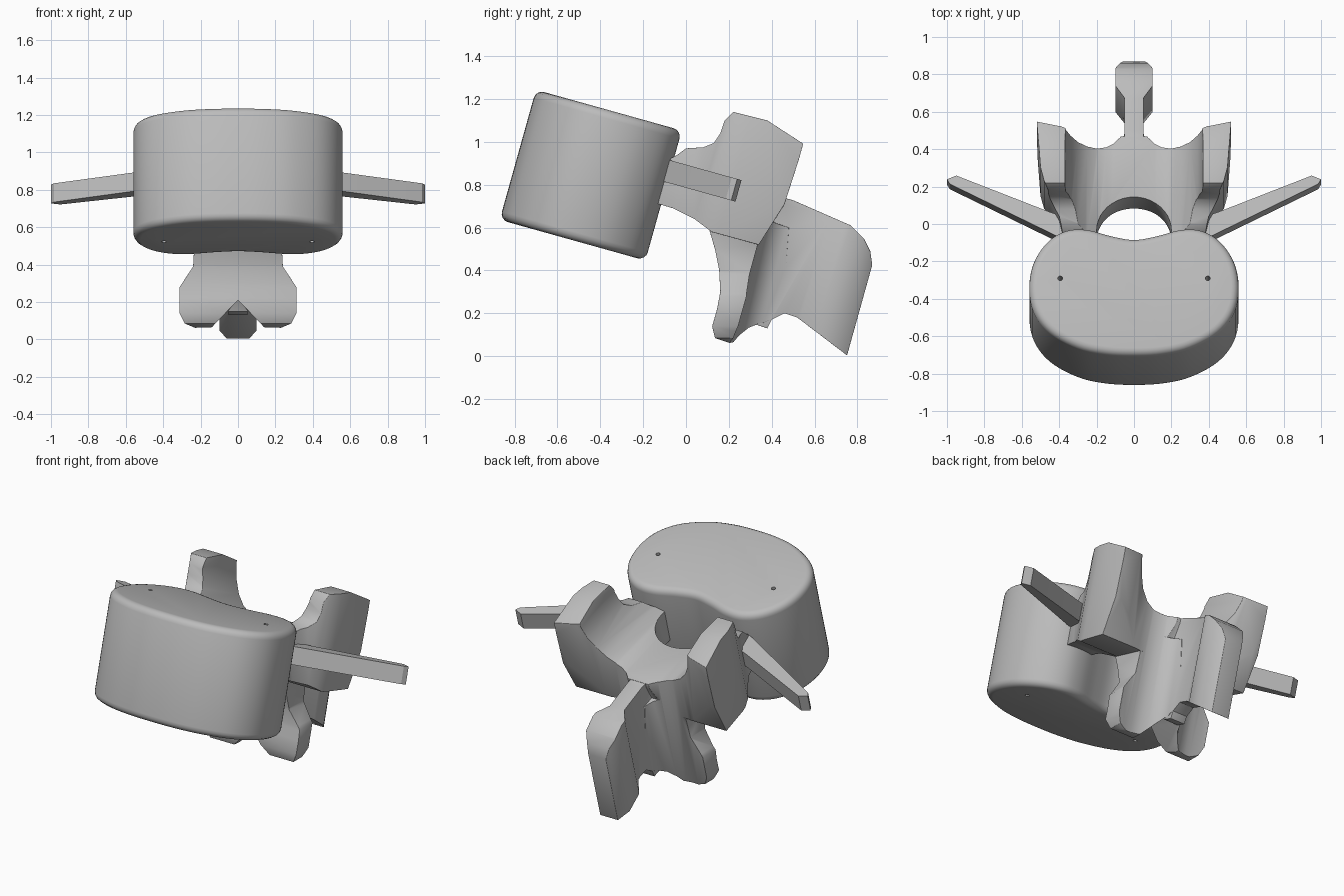
import bpy, bmesh, math
from mathutils import Vector

cube = bpy.data.objects.get("Cube")
if cube:
    bpy.data.objects.remove(cube, do_unlink=True)

TILT = math.radians(-15.6)
BACK = Vector((0, math.cos(TILT), math.sin(TILT)))    # tilted front-to-back axis
UP = Vector((0, -math.sin(TILT), math.cos(TILT)))     # tilted vertical axis

bone = bpy.data.materials.new("bone grey")
bone.use_nodes = True
GREY = (0.5, 0.5, 0.5, 1)
bone.diffuse_color = GREY
bone.node_tree.nodes["Principled BSDF"].inputs["Base Color"].default_value = GREY


def prism(name, points, vec):
    """Extrude a closed 3D outline along a vector."""
    bm = bmesh.new()
    face = bm.faces.new([bm.verts.new(p) for p in points])
    ext = bmesh.ops.extrude_face_region(bm, geom=[face])
    bmesh.ops.translate(bm, vec=vec, verts=[v for v in ext["geom"] if isinstance(v, bmesh.types.BMVert)])
    bmesh.ops.recalc_face_normals(bm, faces=bm.faces)
    mesh = bpy.data.meshes.new(name)
    bm.to_mesh(mesh)
    bm.free()
    mesh.materials.append(bone)
    obj = bpy.data.objects.new(name, mesh)
    bpy.context.collection.objects.link(obj)
    return obj


def mirrored(half):
    return half + [(-x, y) for x, y in reversed(half) if x > 0]


def side_prism(name, pts):
    return prism(name, [Vector((-0.7, y, z)) for y, z in pts], Vector((1.4, 0, 0)))


def plan_prism(name, half, ref=0.75):
    """Mirrored plan outline given at height ref, swept along the tilted vertical."""
    return prism(name, [Vector((x, y, ref)) - UP for x, y in mirrored(half)], UP * 2)


def activate(obj):
    bpy.ops.object.select_all(action="DESELECT")
    obj.select_set(True)
    bpy.context.view_layer.objects.active = obj


def apply(obj, kind, **settings):
    activate(obj)
    mod = obj.modifiers.new(kind.lower(), kind)
    for key, value in settings.items():
        setattr(mod, key, value)
    bpy.ops.object.modifier_apply(modifier=mod.name)


def combine(obj, other, operation):
    apply(obj, "BOOLEAN", object=other, operation=operation, solver="EXACT")
    bpy.data.objects.remove(other, do_unlink=True)


def smooth_curve(pts, steps=5):
    """Closed Catmull-Rom curve through the points."""
    pts = [Vector(p) for p in pts]
    n, out = len(pts), []
    for i in range(n):
        a, b, c, d = (pts[(i + k) % n] for k in (-1, 0, 1, 2))
        for s in range(steps):
            t = s / steps
            out.append(0.5 * (2 * b + (c - a) * t + (2 * a - 5 * b + 4 * c - d) * t ** 2
                              + (3 * b - a - 3 * c + d) * t ** 3))
    return out


def finish(obj, angle=35):
    activate(obj)
    bpy.ops.object.shade_smooth_by_angle(angle=math.radians(angle))


# Kidney-shaped body with rounded rims
center = Vector((0, -0.445, 0.845))
kidney = mirrored([(0, 0.295), (0.12, 0.315), (0.25, 0.35), (0.36, 0.345), (0.46, 0.285),
                   (0.535, 0.17), (0.56, 0.03), (0.535, -0.11), (0.45, -0.225),
                   (0.3, -0.31), (0.15, -0.345), (0, -0.353)])
body = prism("vertebral_body", [center + Vector((x, 0, 0)) + BACK * u - UP * 0.315
                                for x, u in smooth_curve(kidney)], UP * 0.63)
apply(body, "BEVEL", width=0.04, segments=4, limit_method="ANGLE", angle_limit=math.radians(50))
# Pin holes through the body
for sx in (-1, 1):
    ring = [Vector((sx * 0.395, -0.48, 0.45)) + Vector((math.cos(a), 0, 0)) * 0.013
            + BACK * 0.013 * math.sin(a) for a in (math.tau * i / 12 for i in range(12))]
    combine(body, prism("pin_cutter", ring, UP * 0.9), "DIFFERENCE")
finish(body)

# Rear outline shared by the arch and the lower lamina
rear = [(0.3, 0.41), (0.25, 0.4), (0.2, 0.397), (0.15, 0.407), (0.11, 0.43),
        (0.075, 0.465), (0.055, 0.51), (0.05, 0.56), (0, 0.56)]

# Upper arch with the superior processes
arch = side_prism("vertebral_arch", [
    (-0.15, 0.88), (-0.04, 0.94), (0, 0.97), (0.08, 0.975), (0.13, 0.995), (0.16, 1.04),
    (0.18, 1.1), (0.22, 1.14), (0.38, 1.1), (0.55, 0.99), (0.46, 0.71), (0.34, 0.52),
    (0.12, 0.58), (0.04, 0.64), (-0.06, 0.69), (-0.16, 0.72)])
combine(arch, plan_prism("arch_plan", [(0, -0.2), (0.36, -0.2), (0.4, -0.02), (0.48, 0.12),
                                       (0.5, 0.2), (0.52, 0.48), (0.39, 0.45)] + rear), "INTERSECT")
channel = mirrored([(0, 0), (0.12, 0), (0.19, 0.012), (0.25, 0.045), (0.3, 0.1), (0.34, 0.17),
                    (0.365, 0.25), (0.38, 0.5), (0, 0.5)])
combine(arch, prism("channel_cutter", [Vector((x, 0.3, 0.785)) + UP * w - BACK
                                       for x, w in channel], BACK * 2), "DIFFERENCE")

# Lower lamina with the inferior processes
lamina = side_prism("lamina", [
    (0.1, 0.62), (0.135, 0.5), (0.155, 0.4), (0.16, 0.3), (0.145, 0.22), (0.122, 0.14),
    (0.135, 0.085), (0.21, 0.06), (0.25, 0.08), (0.29, 0.125), (0.34, 0.145), (0.45, 0.2),
    (0.48, 0.6), (0.2, 0.7)])
combine(lamina, plan_prism("lamina_plan", [(0, -0.1), (0.36, -0.1), (0.36, 0.43)] + rear), "INTERSECT")
mask = mirrored([(0, 0.21), (0.14, 0.065), (0.23, 0.062), (0.285, 0.085), (0.312, 0.14),
                 (0.312, 0.28), (0.24, 0.39), (0.22, 0.75), (0, 0.75)])
combine(lamina, prism("lamina_mask", [Vector((x, -1, z)) for x, z in mask], Vector((0, 2, 0))), "INTERSECT")

# Spinous process: thin web with a thick end
spine = side_prism("spinous_process", [
    (0.25, 0.4), (0.32, 0.15), (0.38, 0.13), (0.4, 0.17), (0.46, 0.2), (0.52, 0.18), (0.75, 0.005),
    (0.77, 0), (0.8, 0.03), (0.87, 0.42), (0.86, 0.49), (0.83, 0.55), (0.77, 0.61),
    (0.5, 0.728), (0.3, 0.78)])
combine(spine, plan_prism("spine_plan", [(0, 0.36), (0.05, 0.36), (0.05, 0.7), (0.1, 0.775),
                                         (0.1, 0.89), (0.06, 0.96), (0, 0.96)]), "INTERSECT")

# Join the arch, open the central canal and round its edges
combine(arch, lamina, "UNION")
combine(arch, spine, "UNION")
canal = [(0, -0.4), (0.2, -0.4)] + [(0.2 * math.cos(a), -0.055 + 0.2 * math.sin(a))
                                    for a in (math.pi / 2 * i / 10 for i in range(10))] + [(0, 0.145)]
combine(arch, plan_prism("canal_cutter", canal, 0.83), "DIFFERENCE")
bm = bmesh.new()
bm.from_mesh(arch.data)
bmesh.ops.remove_doubles(bm, verts=bm.verts, dist=0.002)
bmesh.ops.dissolve_limit(bm, angle_limit=math.radians(1), verts=bm.verts, edges=bm.edges)
bm.to_mesh(arch.data)
bm.free()
apply(arch, "BEVEL", width=0.025, segments=3, limit_method="ANGLE", angle_limit=math.radians(40))
finish(arch)

# Transverse processes
for side, sx in (("left", 1), ("right", -1)):
    plan = [(0.36, 0.02), (0.36, -0.1), (0.42, -0.075), (0.985, 0.2), (1.0, 0.225), (0.95, 0.245), (0.45, 0.05)]
    bar = prism(side + "_transverse_process",
                [Vector((sx * x, y, 0.84 + y * math.tan(TILT))) - UP * 0.052 for x, y in plan], UP * 0.104)
    finish(bar, 20)
